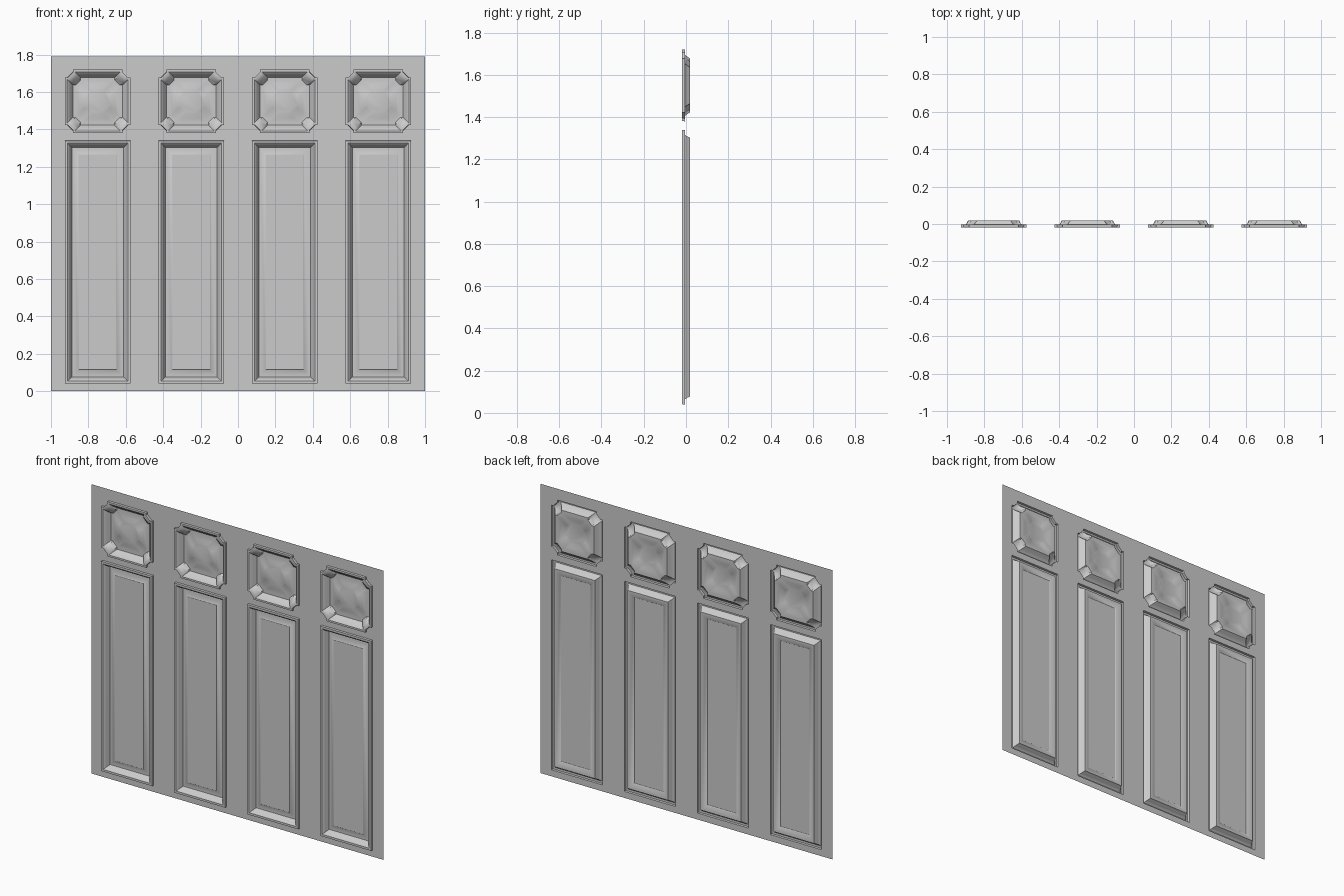
import bpy, bmesh, math
from mathutils import Vector

if "Cube" in bpy.data.objects:
    bpy.data.objects.remove(bpy.data.objects["Cube"])

HEIGHT = 1.79
WALL_Y = -0.004
CENTRES = [-0.75, -0.25, 0.25, 0.75]

# Moulding profiles: (inset from the outline, y depth)
TALL = [(0, WALL_Y), (0.001, -0.018), (0.014, -0.018), (0.022, -0.012),
        (0.026, -0.002), (0.032, 0.006), (0.037, 0.018), (0.045, 0.018),
        (0.072, 0.009), (0.075, 0.006)]
SQUARE = [(0, WALL_Y), (0.001, -0.018), (0.012, -0.018), (0.020, -0.012),
          (0.028, -0.002), (0.035, 0.008), (0.042, 0.018), (0.060, 0.018),
          (0.080, 0.012), (0.096, 0.008), (0.102, 0.006)]


def rect_outline(hx, hz):
    return [(-hx, -hz), (hx, -hz), (hx, hz), (-hx, hz)]


def notched_outline(hx, hz, cut=0.042, step=0.014):
    # Square with stepped, chamfered corners, running anticlockwise
    corner = [(hx, hz - cut), (hx - step, hz - cut),
              (hx - cut, hz - step), (hx - cut, hz)]
    pts = []
    for sx, sz, flip in ((1, 1, 0), (-1, 1, 1), (-1, -1, 0), (1, -1, 1)):
        quad = [(x * sx, z * sz) for x, z in corner]
        pts += quad[::-1] if flip else quad
    return pts


def finish(bm, name):
    me = bpy.data.meshes.new(name)
    bm.to_mesh(me)
    bm.free()
    ob = bpy.data.objects.new(name, me)
    bpy.context.collection.objects.link(ob)
    bpy.ops.object.select_all(action='DESELECT')
    ob.select_set(True)
    bpy.context.view_layer.objects.active = ob
    bpy.ops.object.shade_smooth_by_angle(angle=math.radians(35))
    return ob


def moulded_panel(name, cx, cz, hx, hz, outline, profile):
    bm = bmesh.new()
    rings = [[bm.verts.new((cx + x, y, cz + z))
              for x, z in outline(hx - i, hz - i)] for i, y in profile]
    for a, b in zip(rings, rings[1:]):
        for k in range(len(a)):
            n = (k + 1) % len(a)
            bm.faces.new((a[k], a[n], b[n], b[k]))
    bm.faces.new(rings[-1])
    return finish(bm, name)


# Recessed panels, one tall and one square per bay
PANELS = [("tall_panel", 0.69, 0.175, 0.65, rect_outline, TALL),
          ("square_panel", 1.55, 0.175, 0.17, notched_outline, SQUARE)]
for cx in CENTRES:
    for name, cz, hx, hz, outline, profile in PANELS:
        moulded_panel(name, cx, cz, hx, hz, outline, profile)

# Flat wall sheet with openings for the panels
bm = bmesh.new()


def add_loop(points, cx, cz):
    vs = [bm.verts.new((cx + x, WALL_Y, cz + z)) for x, z in points]
    for a, b in zip(vs, vs[1:] + vs[:1]):
        bm.edges.new((a, b))


add_loop(rect_outline(1, HEIGHT / 2), 0, HEIGHT / 2)
for cx in CENTRES:
    for name, cz, hx, hz, outline, profile in PANELS:
        add_loop(outline(hx, hz), cx, cz)
bmesh.ops.triangle_fill(bm, use_beauty=True, use_dissolve=False,
                        edges=bm.edges[:], normal=Vector((0, -1, 0)))
for f in bm.faces:
    f.normal_update()
    if f.normal.y > 0:
        f.normal_flip()
finish(bm, "wall_sheet")
